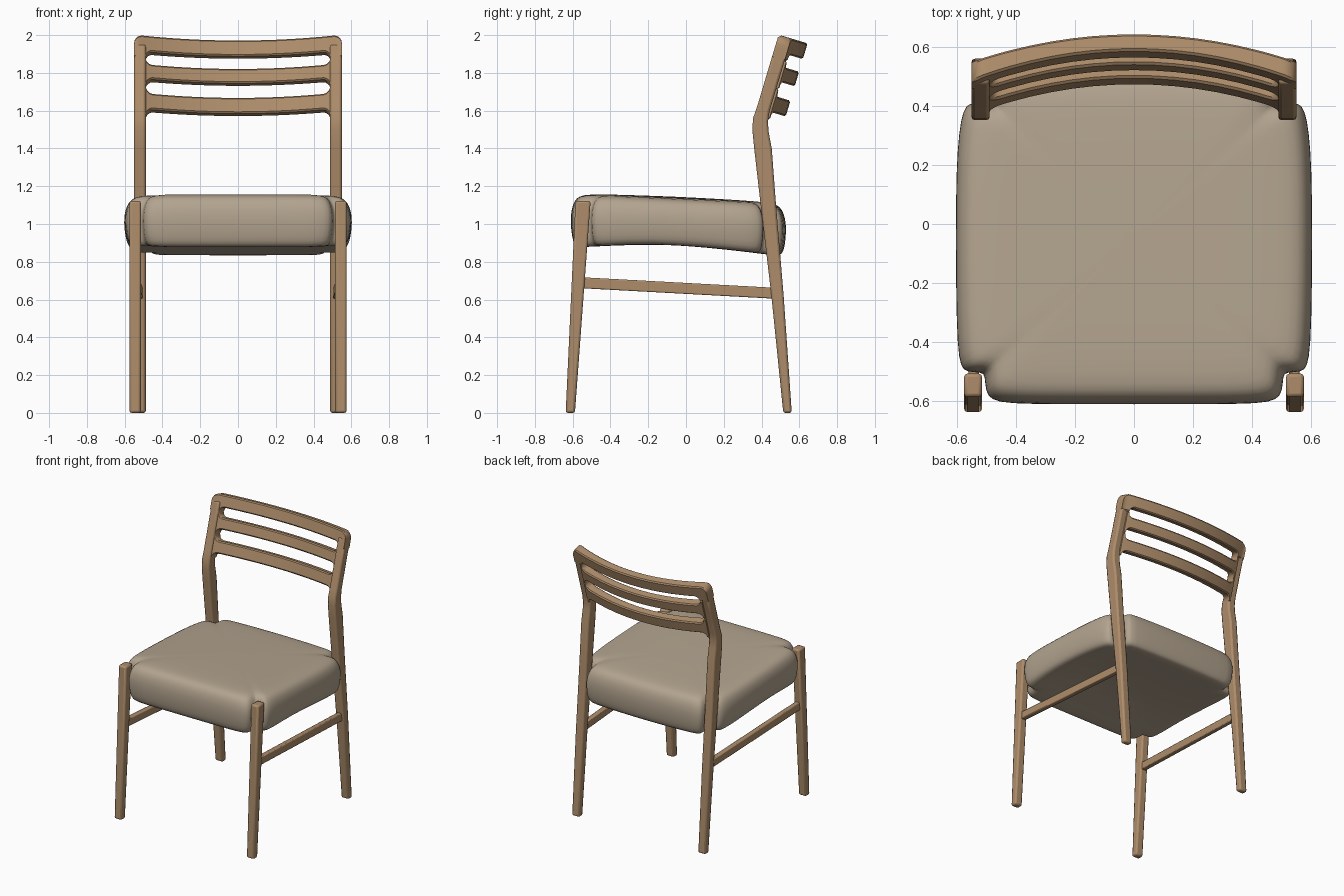
import bpy, bmesh, math

if "Cube" in bpy.data.objects:
    bpy.data.objects.remove(bpy.data.objects["Cube"])


def material(name, rgb):
    m = bpy.data.materials.new(name)
    m.diffuse_color = (*rgb, 1)
    m.use_nodes = True
    m.node_tree.nodes["Principled BSDF"].inputs["Base Color"].default_value = m.diffuse_color
    return m


WOOD = material("oak wood", (0.42, 0.265, 0.145))
FABRIC = material("beige upholstery", (0.45, 0.37, 0.275))


def loft(name, rings, mat, angle=35, bevel=0, subsurf=0, cap=True, tips=None):
    """Join closed rings of points into a skin, capped by faces or by tip points."""
    bm = bmesh.new()
    rows = [[bm.verts.new(p) for p in r] for r in rings]
    n = len(rows[0])
    for a, b in zip(rows, rows[1:]):
        for i in range(n):
            j = (i + 1) % n
            bm.faces.new((a[i], a[j], b[j], b[i]))
    if tips:
        for row, tip in ((rows[0], tips[0]), (rows[-1], tips[1])):
            v = bm.verts.new(tip)
            for i in range(n):
                bm.faces.new((row[i], row[(i + 1) % n], v))
    elif cap:
        bm.faces.new(rows[0])
        bm.faces.new(rows[-1])
    bmesh.ops.recalc_face_normals(bm, faces=bm.faces)
    me = bpy.data.meshes.new(name)
    bm.to_mesh(me)
    bm.free()
    me.materials.append(mat)
    ob = bpy.data.objects.new(name, me)
    bpy.context.collection.objects.link(ob)
    if bevel:
        mod = ob.modifiers.new("bevel", 'BEVEL')
        mod.width, mod.segments = bevel, 2
        mod.limit_method = 'ANGLE'
        mod.angle_limit = math.radians(40)
    if subsurf:
        mod = ob.modifiers.new("subsurf", 'SUBSURF')
        mod.levels = mod.render_levels = subsurf
    bpy.ops.object.select_all(action='DESELECT')
    ob.select_set(True)
    bpy.context.view_layer.objects.active = ob
    bpy.ops.object.shade_smooth_by_angle(angle=math.radians(angle))
    return ob


def post(name, stations, x0, x1, mat=WOOD, bevel=0.012):
    """Square bar through stations of (front y, front z, back y, back z)."""
    rings = [[(x0, yf, zf), (x1, yf, zf), (x1, yb, zb), (x0, yb, zb)]
             for yf, zf, yb, zb in stations]
    return loft(name, rings, mat, bevel=bevel)


# Leaning plane of the backrest: s runs up it, d runs backwards through it
def back_point(s, d):
    return 0.355 + 0.287 * s + 0.958 * d, 1.55 + 0.958 * s - 0.287 * d


# Legs and side stretchers
lean = [(*back_point(s, 0), *back_point(s, 0.07)) for s in (0.07, 0.25, 0.42)]
rear = [(0.515, 0, 0.56, 0), (0.452, 0.62, 0.517, 0.62), (0.393, 1.12, 0.475, 1.12),
        (0.361, 1.4, 0.454, 1.4), (0.351, 1.5, 0.437, 1.49),
        (0.355, 1.56, 0.434, 1.54)] + lean
front = [(-0.637, 0, -0.588, 0), (-0.585, 1.122, -0.505, 1.122)]
for side, sx in (("left", -1), ("right", 1)):
    post("rear_leg_" + side, rear, sx * 0.488, sx * 0.55)
    post("front_leg_" + side, front, sx * 0.514, sx * 0.575)
    bar = [[(sx * (x + w), y, z + h) for w, h in
            ((-0.018, -0.029), (0.018, -0.029), (0.018, 0.029), (-0.018, 0.029))]
           for x, y, z in ((0.543, -0.57, 0.69), (0.52, 0.48, 0.633))]
    loft("stretcher_" + side, bar, WOOD, bevel=0.006)

# Back rails, bowed backwards, with flared ends that round off the slots
XE = 0.488


def flare(x, r):
    d = min(max(abs(x) - (XE - r), 0), r)
    return r - math.sqrt(r * r - d * d)


def rail(name, s0, s1, r0, r1, xmax, corner=0):
    half = [0.07 * i for i in range(7)] + [0.445, 0.455, 0.465, 0.475, 0.482, 0.486, XE]
    half += [x for x in (0.5, 0.515, 0.53, 0.54, 0.547, 0.55) if x <= xmax]
    rings = []
    for x in [-h for h in half[:0:-1]] + half:
        u = max(0, 1 - (x / 0.53) ** 2)
        lo = s0 - flare(x, r0)
        hi = s1 + (flare(x, r1) if r1 else 0)
        if corner:
            k = max(abs(x) - (0.55 - corner), 0)
            hi = s1 - corner + math.sqrt(max(corner ** 2 - k * k, 0))
        d0 = 0.1 * u
        d1 = 0.07 + 0.09 * u
        c = 0.008
        sec = [(lo + c, d0), (hi - c, d0), (hi, d0 + c), (hi, d1 - c),
               (hi - c, d1), (lo + c, d1), (lo, d1 - c), (lo, d0 + c)]
        rings.append([(x, *back_point(s, d)) for s, d in sec])
    loft(name, rings, WOOD)


rail("top_back_rail", 0.385, 0.472, 0.035, 0, 0.55, corner=0.045)
rail("middle_back_rail", 0.235, 0.315, 0.04, 0.035, 0.5)
rail("lower_back_rail", 0.068, 0.155, 0.04, 0.04, 0.5)

# Upholstered seat: notched outline, puffed sides, sloping top, arched underside
half = [(0.25, -0.612), (0.43, -0.61), (0.485, -0.597), (0.504, -0.57), (0.506, -0.515),
        (0.515, -0.503), (0.57, -0.503), (0.588, -0.485), (0.6, -0.42), (0.605, -0.2),
        (0.605, 0.1), (0.6, 0.25), (0.588, 0.36), (0.57, 0.405), (0.545, 0.412),
        (0.492, 0.41), (0.484, 0.418), (0.482, 0.47), (0.474, 0.507), (0.44, 0.52),
        (0.2, 0.53)]
outline = [(0, -0.612)] + half + [(0, 0.532)] + [(-x, y) for x, y in reversed(half)]
CY = -0.04


def top_z(y):
    return 1.134 - 0.045 * y


def bottom_z(y):
    if y < -0.2:
        return 0.895 - 0.02 * (-0.2 - y) / 0.4
    return 0.895 - 0.055 * ((y + 0.2) / 0.62) ** 1.5


# (height fraction, inset of the outline, crown)
layers = [(0, 0.35, 0), (0, 0.13, 0), (0, 0.045, 0), (0.05, 0.022, 0), (0.2, 0.008, 0),
          (0.5, 0, 0), (0.72, 0.006, 0), (0.88, 0.024, 0), (0.96, 0.05, 0),
          (1, 0.1, 0), (1, 0.25, 0.005), (1, 0.45, 0.007)]
rings = []
for t, inset, crown in layers:
    k = 1 - inset / 0.6
    ring = []
    for x, y in outline:
        px, py = x * k, CY + (y - CY) * k
        b = bottom_z(py)
        ring.append((px, py, b + (top_z(py) - b) * t + crown))
    rings.append(ring)
loft("seat", rings, FABRIC, angle=80, subsurf=1,
     tips=((0, CY, bottom_z(CY)), (0, CY, top_z(CY) + 0.008)))
